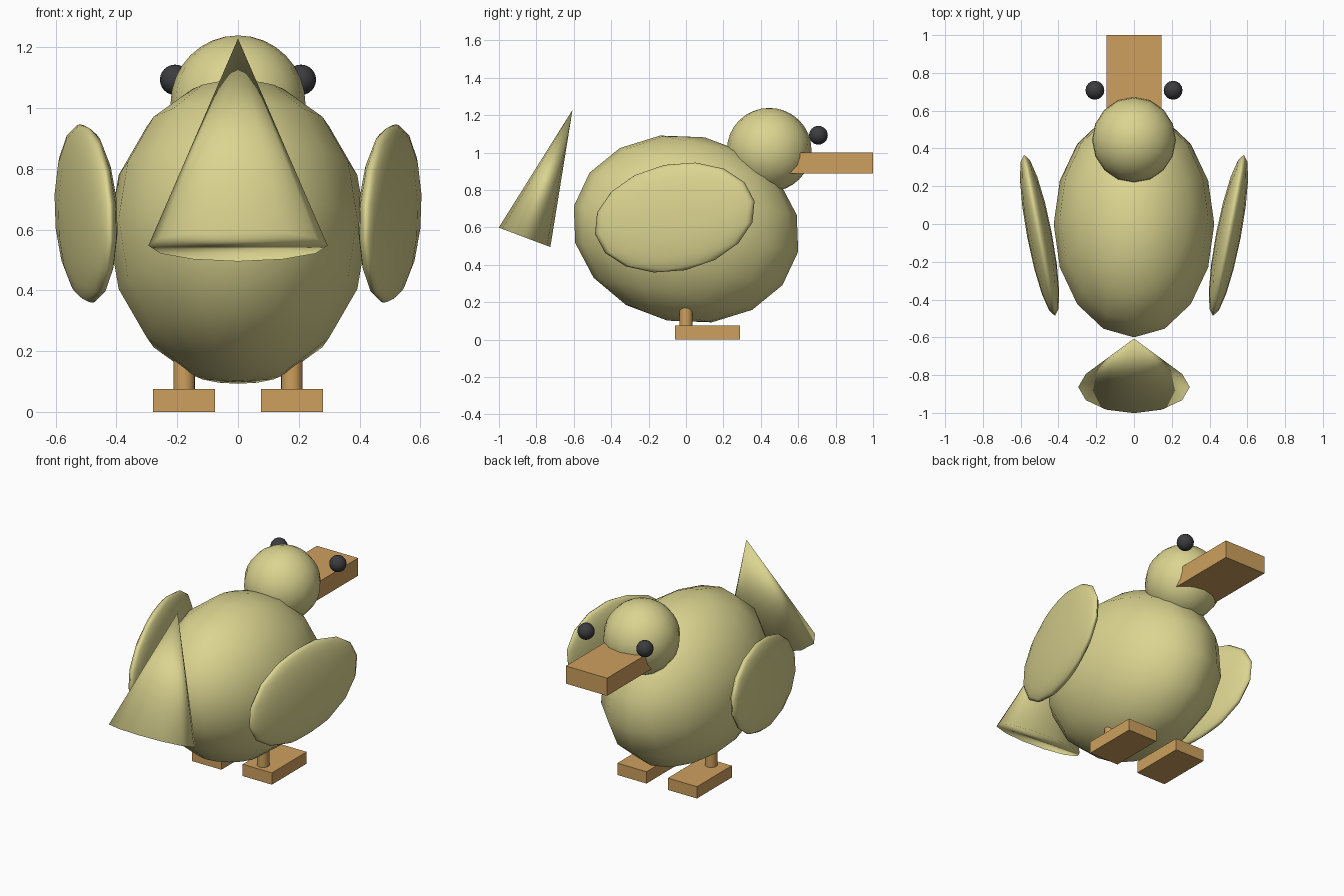
import bpy
from math import pi

cube = bpy.data.objects.get("Cube")
if cube:
    bpy.data.objects.remove(cube, do_unlink=True)


def make_material(name, rgb):
    mat = bpy.data.materials.new(name)
    mat.use_nodes = True
    mat.diffuse_color = (*rgb, 1)
    bsdf = next(n for n in mat.node_tree.nodes if n.type == 'BSDF_PRINCIPLED')
    bsdf.inputs["Base Color"].default_value = (*rgb, 1)
    bsdf.inputs["Roughness"].default_value = 0.8
    return mat


yellow = make_material("soft_yellow", (0.71, 0.66, 0.28))
orange = make_material("orange", (0.61, 0.35, 0.11))
black = make_material("charcoal", (0.045, 0.045, 0.05))


def finish(name, mat, scale=(1, 1, 1), rot=(0, 0, 0)):
    """Name, transform and colour the newest object."""
    obj = bpy.context.object
    obj.name = name
    obj.scale = scale
    obj.rotation_euler = rot
    obj.data.materials.append(mat)
    return obj


def ball(name, mat, loc, radii, rot=(0, 0, 0), segments=16, rings=8):
    bpy.ops.mesh.primitive_uv_sphere_add(segments=segments, ring_count=rings,
                                         radius=1, location=loc)
    bpy.ops.object.shade_smooth()
    return finish(name, mat, radii, rot)


def box(name, mat, low, high):
    centre = [(a + b) / 2 for a, b in zip(low, high)]
    bpy.ops.mesh.primitive_cube_add(size=1, location=centre)
    return finish(name, mat, [b - a for a, b in zip(low, high)])


# Body pitched slightly forward, and head
ball("body", yellow, (0, 0, 0.592), (0.425, 0.612, 0.5), (-0.2, 0, 0))
ball("head", yellow, (0, 0.445, 1.015), (0.222, 0.226, 0.224),
     segments=16, rings=16)

# Flat beak
box("beak", orange, (-0.145, 0.5, 0.888), (0.145, 1.0, 1.0))

# Flattened tail cone, tip leaning towards the body
bpy.ops.mesh.primitive_cone_add(vertices=12, radius1=0.295, radius2=0,
                                depth=0.728, location=(0, -0.735, 0.888))
bpy.ops.object.shade_smooth()
finish("tail", yellow, (1, 0.5, 1), (-0.36, 0, 0))

# Paired parts
for side, s in (("left", 1), ("right", -1)):
    ball(side + "_eye", black, (s * 0.207, 0.708, 1.093), (0.05, 0.05, 0.05),
         rings=12)
    ball(side + "_wing", yellow, (s * 0.5, -0.06, 0.653),
         (0.066, 0.443, 0.287), (0.2, 0, -s * 0.19))
    bpy.ops.mesh.primitive_cylinder_add(vertices=16, radius=0.036, depth=0.16,
                                        location=(s * 0.177, 0, 0.13))
    bpy.ops.object.shade_smooth_by_angle(angle=pi / 4)
    finish(side + "_leg", orange)
    xs = sorted((s * 0.075, s * 0.28))
    box(side + "_foot", orange, (xs[0], -0.06, 0), (xs[1], 0.29, 0.075))
